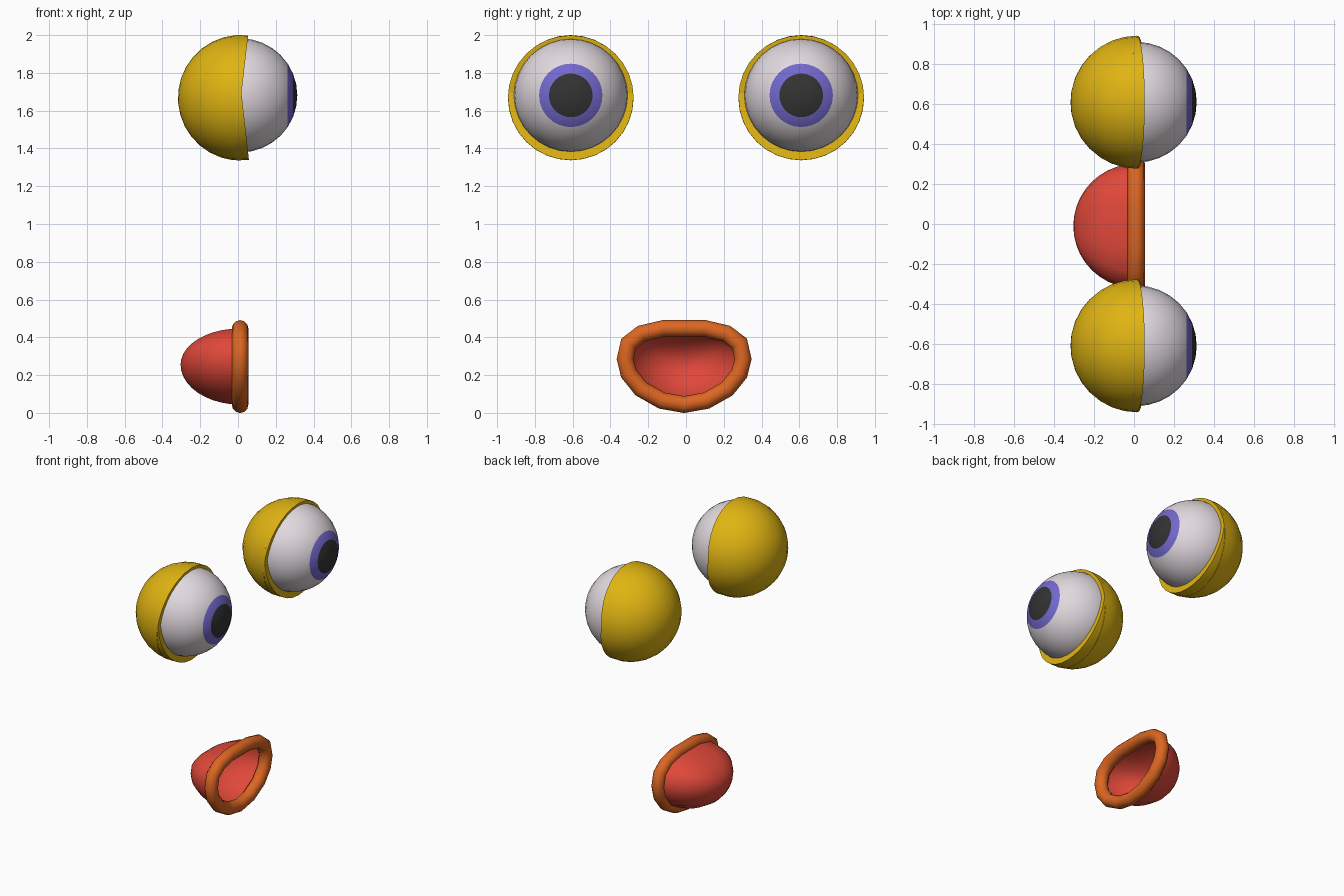
import bpy, math
from mathutils import Vector

if "Cube" in bpy.data.objects:
    bpy.data.objects.remove(bpy.data.objects["Cube"])


def material(name, rgb):
    m = bpy.data.materials.new(name)
    m.diffuse_color = (*rgb, 1)
    m.use_nodes = True
    m.node_tree.nodes["Principled BSDF"].inputs["Base Color"].default_value = m.diffuse_color
    return m


WHITE = material("eye white", (0.75, 0.69, 0.73))
BLUE = material("iris blue", (0.17, 0.14, 0.61))
BLACK = material("pupil black", (0.033, 0.033, 0.033))
YELLOW = material("lid yellow", (0.74, 0.456, 0.006))
RED = material("mouth red", (0.75, 0.065, 0.042))
ORANGE = material("lip orange", (0.72, 0.133, 0.016))


def build(name, verts, faces, mats, angle=40):
    me = bpy.data.meshes.new(name)
    me.from_pydata(verts, [], faces)
    for m in mats:
        me.materials.append(m)
    ob = bpy.data.objects.new(name, me)
    bpy.context.collection.objects.link(ob)
    bpy.ops.object.select_all(action='DESELECT')
    ob.select_set(True)
    bpy.context.view_layer.objects.active = ob
    bpy.ops.object.shade_smooth_by_angle(angle=math.radians(angle))
    return ob


def skin(rings, wrap=False):
    """Quads between successive closed rings of equal length."""
    n, k = len(rings[0]), len(rings)
    verts = [v for r in rings for v in r]
    faces = []
    for i in range(k if wrap else k - 1):
        a, b = i * n, (i + 1) % k * n
        faces += [(a + j, a + (j + 1) % n, b + (j + 1) % n, b + j) for j in range(n)]
    return verts, faces


def lathe(profile, n=32):
    """Spin (x, radius) points about the x axis, closing pole ends with fans."""
    rings = [[(x, r * math.cos(2 * math.pi * j / n), r * math.sin(2 * math.pi * j / n))
              for j in range(n)] for x, r in profile if r > 1e-6]
    verts, faces = skin(rings)
    if profile[0][1] <= 1e-6:
        verts.append((profile[0][0], 0, 0))
        faces += [(len(verts) - 1, (j + 1) % n, j) for j in range(n)]
    if profile[-1][1] <= 1e-6:
        base = (len(rings) - 1) * n
        verts.append((profile[-1][0], 0, 0))
        faces += [(len(verts) - 1, base + j, base + (j + 1) % n) for j in range(n)]
    return verts, faces


def arc(radius, steps):
    """Profile from the back pole (-x) forward in steps of 1/16 half turn."""
    return [(-radius * math.cos(math.pi * i / 16), radius * math.sin(math.pi * i / 16))
            for i in range(steps + 1)]


EYE_R = 0.302
for side, y in (("right", -0.61), ("left", 0.61)):
    # eyeball, with iris and pupil bands at the front pole
    eye = build(side + "_eyeball", *lathe(arc(EYE_R, 16)), [WHITE, BLUE, BLACK])
    eye.location = (0.012, y, 1.681)
    for p in eye.data.polygons:
        c = p.center.x / EYE_R
        if c > math.cos(math.pi * 2 / 16):
            p.material_index = 2
        elif c > math.cos(math.pi * 3 / 16):
            p.material_index = 1
    # two tilted half-shell lids with a flat rim
    for part, x, r, tilt in (("upper", 0.015, 0.333, 6.7), ("lower", 0.021, 0.332, -6.4)):
        lid = build(f"{side}_{part}_lid", *lathe(arc(r, 8) + [(0, 0.285)]), [YELLOW])
        lid.location = (x, y, 1.668)
        lid.rotation_euler.y = math.radians(tilt)

# mouth outline (y, z): one half, then mirrored
half = [(0, .447), (.11, .447), (.225, .42), (.293, .368), (.312, .286),
        (.293, .208), (.228, .127), (.118, .065), (0, .044)]
outline = half + [(-y, z) for y, z in half[-2:0:-1]]
MX, MY, MZ, TUBE = 0.011, -0.01, 0.256, 0.044

# lip: round tube mitred along the outline
rings = []
for i, (y, z) in enumerate(outline):
    p = Vector((y, z))
    a = (p - Vector(outline[i - 1])).normalized()
    b = (Vector(outline[(i + 1) % len(outline)]) - p).normalized()
    t = (a + b).normalized()
    out = Vector((-t.y, t.x)) / t.dot(a)
    ring = []
    for j in range(12):
        w = 2 * math.pi * j / 12
        q = p + out * TUBE * math.cos(w)
        ring.append((MX + TUBE * math.sin(w), MY + q.x, q.y))
    rings.append(ring)
build("lip", *skin(rings, wrap=True), [ORANGE], 50)

# mouth bowl: the outline shrinking back to a rounded tip, open at the front
rings = []
for i in range(10):
    t = math.pi / 2 * i / 10
    s = math.cos(t)
    rings.append([(MX - 0.315 * math.sin(t), MY + y * s, MZ + (z - MZ) * s)
                  for y, z in outline])
verts, faces = skin(rings)
n = len(outline)
verts.append((MX - 0.315, MY, MZ))
faces += [(len(verts) - 1, 9 * n + j, 9 * n + (j + 1) % n) for j in range(n)]
build("mouth_bowl", verts, faces, [RED], 60)
